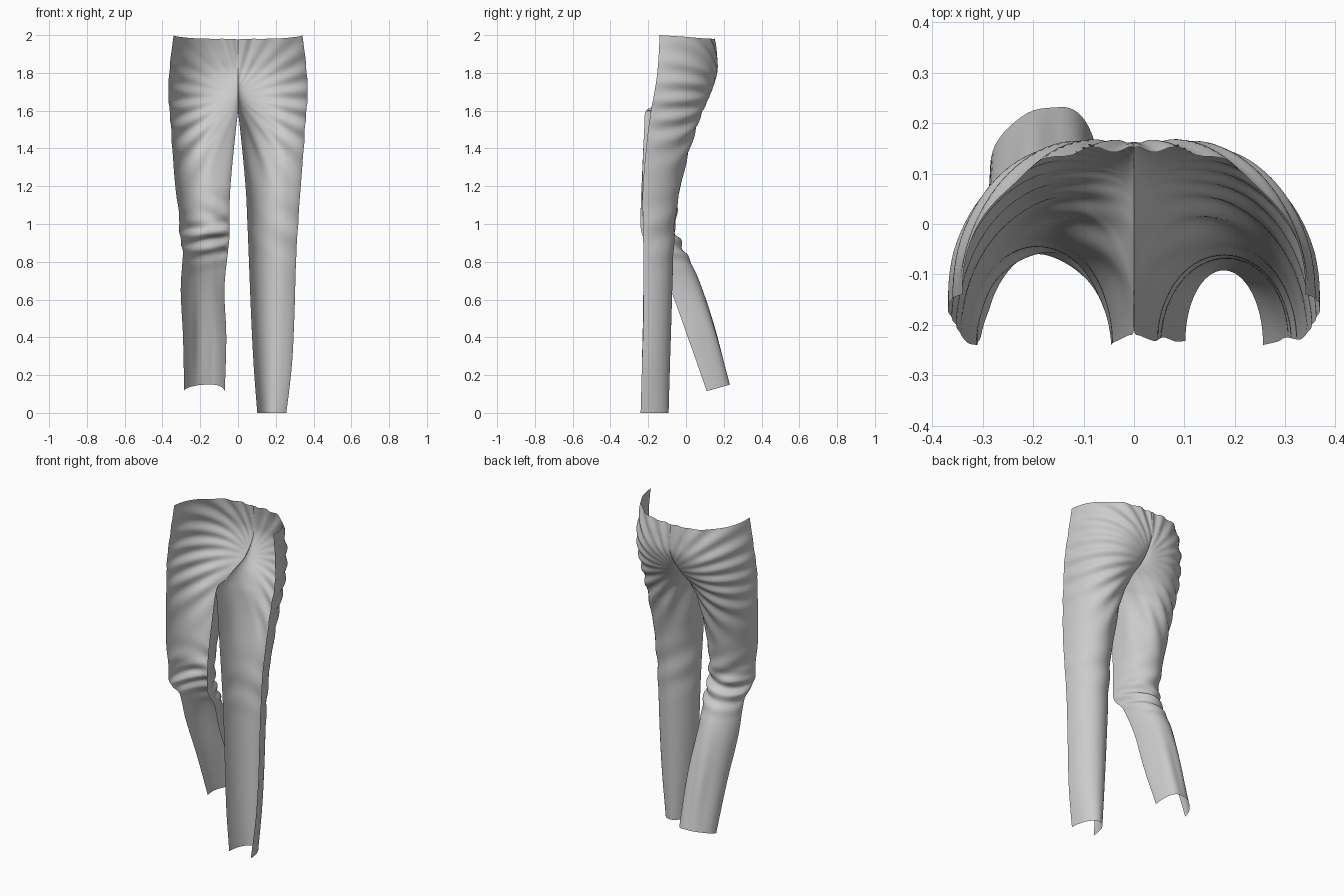
import bpy, bmesh, math
from mathutils import Vector

# Each row is one cloth section running from the outer front edge, round the back,
# to the centre seam / inner leg edge:
# (outer z, x, y,  back z, x, y,  inner z, x, y)
SEAT = [
    (2.00, .340, -.140, 1.980, .07, .148, 1.975, 0, .150),
    (1.92, .352, -.143, 1.900, .08, .160, 1.900, 0, .160),
    (1.82, .362, -.150, 1.810, .09, .165, 1.820, 0, .158),
    (1.74, .368, -.160, 1.730, .11, .145, 1.750, 0, .125),
    (1.67, .368, -.172, 1.650, .14, .113, 1.690, 0, .060),
    (1.62, .364, -.182, 1.590, .16, .085, 1.655, 0, -.040),
    (1.57, .360, -.190, 1.530, .17, .062, 1.625, 0, -.130),
    (1.52, .355, -.197, 1.480, .175, .045, 1.600, 0, -.210),
    (1.43, .350, -.208, 1.400, .18, .020, 1.480, .014, -.222),
]
STRAIGHT_LEG = [
    (1.20, .332, -.228, 1.20, .185, -.030, 1.20, .040, -.232),
    (1.00, .318, -.228, 1.00, .185, -.058, 1.00, .050, -.228),
    (0.80, .307, -.225, 0.80, .185, -.068, 0.80, .058, -.225),
    (0.50, .298, -.226, 0.50, .183, -.077, 0.50, .070, -.228),
    (0.25, .285, -.233, 0.25, .180, -.085, 0.25, .083, -.233),
    (0.00, .256, -.240, 0.00, .178, -.092, 0.00, .102, -.232),
]
BENT_LEG = [
    (1.20, .332, -.234, 1.20, .185, -.030, 1.20, .040, -.235),
    (1.05, .312, -.240, 1.05, .182, -.050, 1.05, .045, -.240),
    (0.96, .311, -.237, 0.97, .180, -.056, 0.96, .045, -.237),
    (0.91, .303, -.212, 0.925, .178, -.042, 0.91, .047, -.212),
    (0.84, .292, -.155, 0.87, .174, -.012, 0.84, .055, -.155),
    (0.65, .303, -.080, 0.70, .172, .070, 0.65, .072, -.080),
    (0.40, .290, .010, 0.45, .160, .155, 0.40, .062, .010),
    (0.115, .285, .110, 0.15, .147, .233, 0.115, .070, .110),
]
COLS, SUB = 48, 12


def smooth_rows(rows):
    """Catmull-Rom interpolation down the leg."""
    out = []
    for i in range(len(rows) - 1):
        a, b, c, d = (rows[max(i - 1, 0)], rows[i], rows[i + 1],
                      rows[min(i + 2, len(rows) - 1)])
        for k in range(SUB):
            t = k / SUB
            out.append([q + .5 * t * (r - p + t * (2 * p - 5 * q + 4 * r - s
                        + t * (3 * (q - r) + s - p))) for p, q, r, s in zip(a, b, c, d)])
    return out + [list(rows[-1])]


def section(row, u):
    """Two quarter ellipses: outer edge to back, then back to inner edge."""
    zo, xo, yo, zb, xb, yb, zi, xi, yi = row
    a = u * math.pi
    c, s = math.cos(a), math.sin(a)
    if u <= .5:
        return Vector((xb + (xo - xb) * c, yo + (yb - yo) * s, zo + (zb - zo) * s))
    return Vector((max(xi, xb + (xb - xi) * c), yi + (yb - yi) * s, zi + (zb - zi) * s))


def bump(v, centre, width):
    return math.exp(-((v - centre) / width) ** 2)


def folds(p, u, bent):
    """Cloth creases: radiating from the crotch and bunched at the knees."""
    x, z = abs(p.x), p.z
    ang = math.atan2(1.68 - z, x + .02)
    dist = math.hypot(x, z - 1.68)
    h = .006 * math.sin(ang * 24) * bump(dist, .32, .16)
    if bent:
        h += .011 * math.sin(z * 75 + x * 14) * bump(z, .91, .09)
        h += .005 * math.sin(z * 48 - x * 30) * bump(z, 1.03, .12)
        h += .004 * math.sin(x * 70) * bump(z, .4, .25)
    else:
        h += .004 * math.sin(z * 32 + x * 22) * bump(z, .98, .15)
    return h * min(1, (1 - u) * 6) * min(1, u * 8 + .2)


def add_side(bm, rows, side, bent):
    rows = smooth_rows(rows)
    grid = [[section(r, j / COLS) for j in range(COLS + 1)] for r in rows]
    verts = []
    for i, line in enumerate(grid):
        ring = []
        for j, p in enumerate(line):
            # surface normal from neighbouring points
            du = line[min(j + 1, COLS)] - line[max(j - 1, 0)]
            dv = grid[min(i + 1, len(grid) - 1)][j] - grid[max(i - 1, 0)][j]
            q = p + dv.cross(du).normalized() * folds(p, j / COLS, bent)
            ring.append(bm.verts.new((side * q.x, q.y, q.z)))
        verts.append(ring)
    for a, b in zip(verts, verts[1:]):
        for j in range(COLS):
            f = (a[j], a[j + 1], b[j + 1], b[j])
            bm.faces.new(f if side > 0 else f[::-1])


# Back panel of the trousers: both halves welded along the centre seam
bm = bmesh.new()
add_side(bm, SEAT + STRAIGHT_LEG, 1, False)
add_side(bm, SEAT + BENT_LEG, -1, True)
bmesh.ops.remove_doubles(bm, verts=bm.verts, dist=.0005)
bmesh.ops.recalc_face_normals(bm, faces=bm.faces)
mesh = bpy.data.meshes.new("trouser_back_panel")
bm.to_mesh(mesh)
bm.free()
mesh.shade_smooth()
panel = bpy.data.objects.new("trouser_back_panel", mesh)
bpy.context.collection.objects.link(panel)
